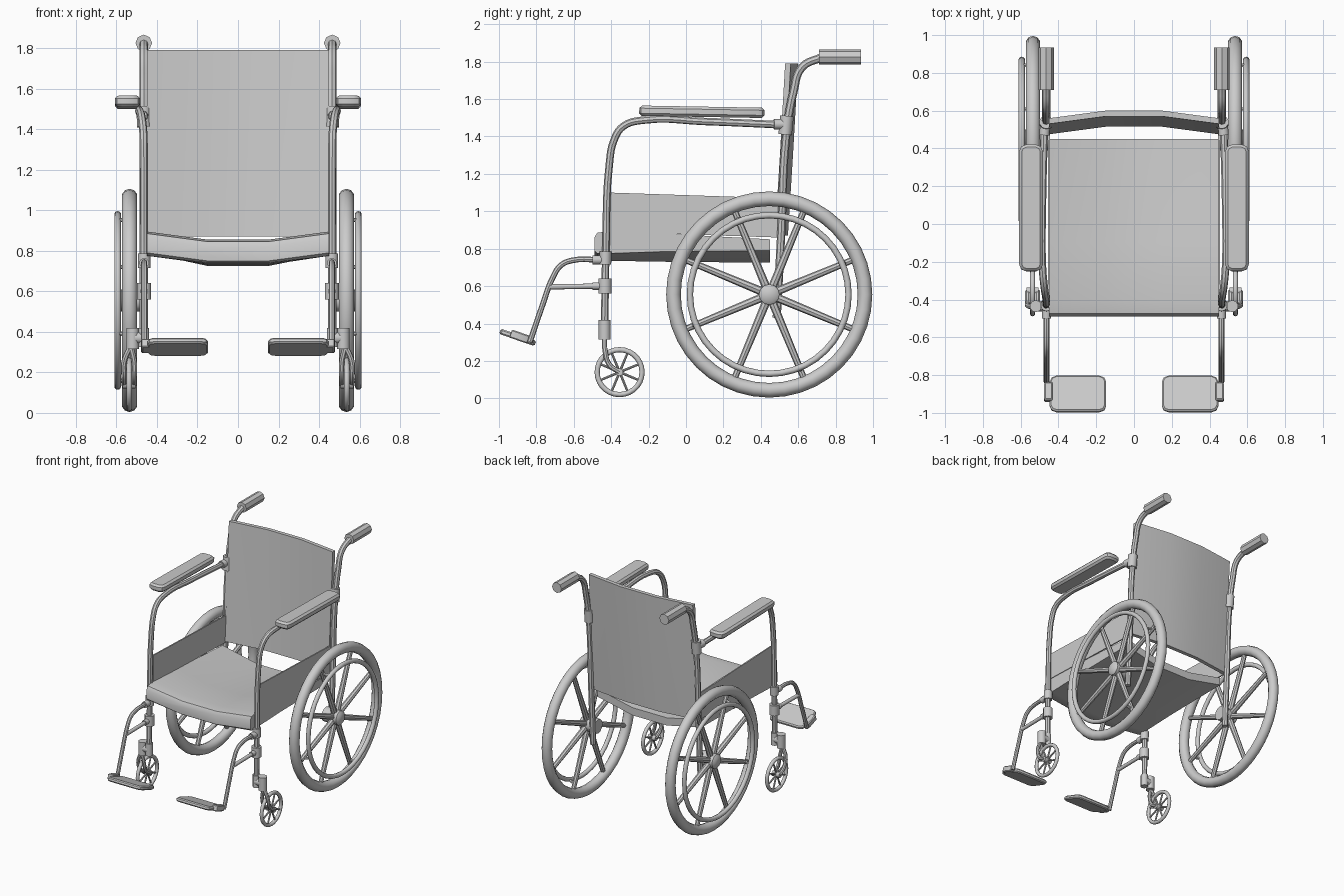
import bpy, bmesh, math
from mathutils import Vector, Matrix

cube = bpy.data.objects.get("Cube")
if cube:
    bpy.data.objects.remove(cube, do_unlink=True)

GREY = (0.6, 0.6, 0.6, 1)
grey = bpy.data.materials.new("plain grey")
grey.use_nodes = True
grey.diffuse_color = GREY
grey.node_tree.nodes["Principled BSDF"].inputs["Base Color"].default_value = GREY


def finish(obj, angle=40):
    bpy.ops.object.select_all(action='DESELECT')
    obj.select_set(True)
    bpy.context.view_layer.objects.active = obj
    if obj.type == 'CURVE':
        bpy.ops.object.convert(target='MESH')
        obj = bpy.context.view_layer.objects.active
    obj.data.materials.clear()
    obj.data.materials.append(grey)
    bpy.ops.object.shade_smooth_by_angle(angle=math.radians(angle))
    return obj


def from_bmesh(name, bm, angle=40):
    bmesh.ops.recalc_face_normals(bm, faces=bm.faces)
    mesh = bpy.data.meshes.new(name)
    bm.to_mesh(mesh)
    bm.free()
    obj = bpy.data.objects.new(name, mesh)
    bpy.context.collection.objects.link(obj)
    return finish(obj, angle)


def tube(name, points, radius):
    """Round tube through points, with smooth bends."""
    curve = bpy.data.curves.new(name, 'CURVE')
    curve.dimensions = '3D'
    curve.bevel_depth = radius
    curve.bevel_resolution = 2
    curve.resolution_u = 5
    curve.use_fill_caps = True
    spline = curve.splines.new('BEZIER')
    spline.bezier_points.add(len(points) - 1)
    for bp, p in zip(spline.bezier_points, points):
        bp.co = p
        bp.handle_left_type = bp.handle_right_type = 'AUTO'
    obj = bpy.data.objects.new(name, curve)
    bpy.context.collection.objects.link(obj)
    return finish(obj)


def rod(bm, a, b, r1, r2, sides=10):
    a, b = Vector(a), Vector(b)
    turn = (b - a).to_track_quat('Z', 'Y').to_matrix().to_4x4()
    bmesh.ops.create_cone(bm, cap_ends=True, segments=sides, radius1=r1, radius2=r2,
                          depth=(b - a).length, matrix=Matrix.Translation((a + b) / 2) @ turn)


def rods(name, parts, sides=10):
    bm = bmesh.new()
    for a, b, r1, r2 in parts:
        rod(bm, a, b, r1, r2, sides)
    return from_bmesh(name, bm)


def ring(name, centre, major, minor, around=40, sides=10):
    bpy.ops.mesh.primitive_torus_add(location=centre, rotation=(0, math.pi / 2, 0),
                                     major_radius=major, minor_radius=minor,
                                     major_segments=around, minor_segments=sides)
    obj = bpy.context.object
    obj.name = name
    return finish(obj, 60)


def spokes(name, centre, inner, outer, r1, r2):
    parts = []
    for k in range(8):
        a = math.radians(22.5 + 45 * k)
        d = Vector((0, math.cos(a), math.sin(a)))
        parts.append((Vector(centre) + d * inner, Vector(centre) + d * outer, r1, r2))
    return rods(name, parts, 8)


def loft(name, loops):
    bm = bmesh.new()
    rows = [[bm.verts.new(p) for p in loop] for loop in loops]
    n = len(rows[0])
    for a, b in zip(rows, rows[1:]):
        for i in range(n):
            bm.faces.new((a[i], a[(i + 1) % n], b[(i + 1) % n], b[i]))
    bm.faces.new(rows[0])
    bm.faces.new(rows[-1])
    return from_bmesh(name, bm)


def plate(name, centre, size, corner, edge, tilt=0):
    """Slab with cut corners and chamfered rims."""
    bm = bmesh.new()
    bmesh.ops.create_cube(bm, size=1)
    bmesh.ops.scale(bm, vec=size, verts=bm.verts)
    upright = [e for e in bm.edges if abs(e.verts[0].co.z - e.verts[1].co.z) > size[2] / 2]
    bmesh.ops.bevel(bm, geom=upright, offset=corner, segments=2, profile=0.5, affect='EDGES')
    rims = [e for e in bm.edges if abs(e.verts[0].co.z - e.verts[1].co.z) < 1e-5]
    bmesh.ops.bevel(bm, geom=rims, offset=edge, segments=1, affect='EDGES')
    bm.transform(Matrix.Translation(centre) @ Matrix.Rotation(math.radians(tilt), 4, 'X'))
    return from_bmesh(name, bm)


# Sagging seat with a rounded front lip: y, edge top, centre top, edge bottom, centre bottom
across = (-0.45, -0.15, 0.15, 0.45)
seat = []
for y, et, ct, eb, cb in ((-0.49, 0.86, 0.82, 0.79, 0.75), (-0.475, 0.885, 0.845, 0.775, 0.74),
                          (-0.40, 0.895, 0.855, 0.775, 0.735), (-0.1, 0.88, 0.82, 0.785, 0.73),
                          (0.45, 0.85, 0.785, 0.79, 0.725)):
    top = [(x, y, ct if abs(x) < 0.2 else et) for x in across]
    bottom = [(x, y, cb if abs(x) < 0.2 else eb) for x in reversed(across)]
    seat.append(top + bottom)
loft("seat", seat)

# Leaning backrest, bowed backwards in the middle
back = []
for z, y in ((0.87, 0.475), (1.3, 0.502), (1.79, 0.53)):
    bow = [(x, y + (0.04 if abs(x) < 0.2 else 0), z) for x in across]
    back.append(bow + [(x, yy + 0.03, z) for x, yy, z in reversed(bow)])
loft("backrest", back)

for s, side in ((1, "left"), (-1, "right")):
    def P(x, y, z):
        return Vector((s * x, y, z))

    # Large rear wheel
    hub = P(0.535, 0.445, 0.555)
    ring(f"{side}_tyre", hub, 0.512, 0.039)
    ring(f"{side}_hand_rim", P(0.594, 0.445, 0.555), 0.424, 0.017)
    spokes(f"{side}_wheel_spokes", hub, 0.02, 0.485, 0.023, 0.017)
    rods(f"{side}_hub", [(P(0.45, 0.445, 0.555), P(0.575, 0.445, 0.555), 0.055, 0.055),
                         (P(0.575, 0.445, 0.555), P(0.59, 0.445, 0.555), 0.055, 0.035)], 12)
    rods(f"{side}_rim_mounts", [(hub + Vector((0, 0.44 * math.cos(a), 0.44 * math.sin(a))),
                                 P(0.594, 0.445 + 0.424 * math.cos(a), 0.555 + 0.424 * math.sin(a)),
                                 0.01, 0.01) for a in [math.radians(22.5 + 90 * k) for k in range(4)]], 6)

    # Rear post with push handle
    tube(f"{side}_rear_post", [P(0.465, 0.485, 0.43), P(0.465, 0.51, 0.9), P(0.465, 0.535, 1.4),
                               P(0.465, 0.575, 1.64), P(0.465, 0.62, 1.77), P(0.465, 0.73, 1.825)], 0.022)
    rods(f"{side}_grip", [(P(0.465, 0.71, 1.825), P(0.465, 0.935, 1.825), 0.041, 0.041)], 8)
    rods(f"{side}_rear_clamp", [(P(0.465, 0.53, 1.41), P(0.465, 0.54, 1.51), 0.036, 0.036),
                                (P(0.475, 0.47, 1.465), P(0.47, 0.53, 1.465), 0.028, 0.028)])

    # Arm tube, front post and arm pad
    tube(f"{side}_arm_tube", [P(0.465, -0.435, 0.4), P(0.465, -0.428, 0.8), P(0.465, -0.41, 1.25),
                              P(0.467, -0.385, 1.38), P(0.475, -0.335, 1.455), P(0.485, -0.22, 1.488),
                              P(0.485, 0.1, 1.48), P(0.475, 0.5, 1.463)], 0.02)
    plate(f"{side}_arm_pad", P(0.545, 0.085, 1.532), (0.125, 0.67, 0.055), 0.035, 0.014, -1)
    rods(f"{side}_front_clamps", [(P(0.463, -0.432, 0.715), P(0.463, -0.43, 0.785), 0.032, 0.032),
                                  (P(0.463, -0.433, 0.56), P(0.463, -0.433, 0.64), 0.036, 0.036),
                                  (P(0.463, -0.5, 0.74), P(0.463, -0.43, 0.74), 0.024, 0.024),
                                  (P(0.463, -0.5, 0.6), P(0.463, -0.43, 0.6), 0.02, 0.02)])

    # Cloth side panel between seat and arm
    loft(f"{side}_side_panel", [[P(x, y, z) for x, z in ((0.445, lo), (0.455, lo), (0.455, hi), (0.445, hi))]
                                for y, lo, hi in ((-0.41, 0.89, 1.10), (0.49, 0.86, 1.07))])

    # Front caster with fork
    axle = P(0.537, -0.355, 0.14)
    ring(f"{side}_caster_rim", axle, 0.12, 0.014, 28, 8)
    spokes(f"{side}_caster_spokes", axle, 0.01, 0.115, 0.007, 0.006)
    rods(f"{side}_caster_hub", [(P(0.505, -0.355, 0.14), P(0.569, -0.355, 0.14), 0.02, 0.02)])
    rods(f"{side}_caster_bracket", [(P(0.52, -0.435, 0.315), P(0.52, -0.435, 0.42), 0.032, 0.032),
                                    (P(0.465, -0.435, 0.325), P(0.465, -0.435, 0.42), 0.028, 0.028),
                                    (P(0.465, -0.435, 0.37), P(0.52, -0.435, 0.37), 0.03, 0.03)])
    for x in (0.512, 0.562):
        tube(f"{side}_caster_fork", [P(0.53, -0.437, 0.33), P(x, -0.432, 0.25),
                                     P(x, -0.41, 0.18), P(x, -0.355, 0.14)], 0.014)

    # Leg rest and footplate
    tube(f"{side}_leg_tube", [P(0.463, -0.45, 0.74), P(0.463, -0.61, 0.737), P(0.463, -0.67, 0.71),
                              P(0.463, -0.71, 0.65), P(0.463, -0.77, 0.49), P(0.463, -0.835, 0.3)], 0.015)
    rods(f"{side}_leg_brace", [(P(0.463, -0.45, 0.6), P(0.463, -0.73, 0.596), 0.014, 0.014)])
    plate(f"{side}_footplate", P(0.297, -0.9, 0.326), (0.3, 0.2, 0.03), 0.035, 0.008, -19)
    plate(f"{side}_footplate_bracket", P(0.453, -0.89, 0.33), (0.045, 0.1, 0.045), 0.008, 0.006, -19)
